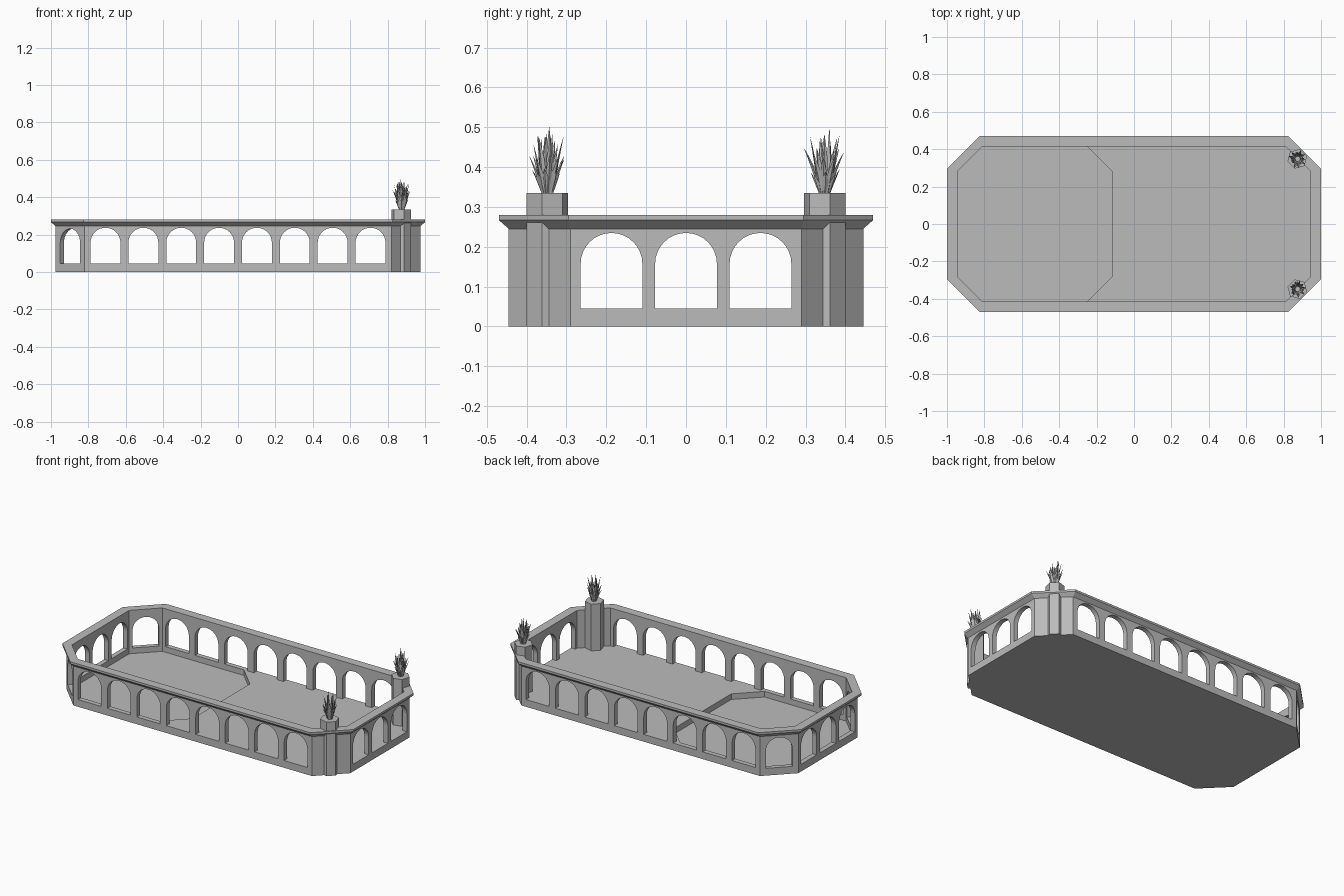
import bpy, bmesh, math, random
from mathutils import Vector, Matrix

random.seed(4)
if "Cube" in bpy.data.objects:
    bpy.data.objects.remove(bpy.data.objects["Cube"])

stone = bpy.data.materials.new("grey_stone")
stone.use_nodes = True
GREY = (0.5, 0.5, 0.5, 1)
stone.diffuse_color = GREY
stone.node_tree.nodes["Principled BSDF"].inputs["Base Color"].default_value = GREY


def make_object(name, bm, fix_normals=True):
    if fix_normals:
        bmesh.ops.recalc_face_normals(bm, faces=bm.faces)
    mesh = bpy.data.meshes.new(name)
    bm.to_mesh(mesh)
    bm.free()
    mesh.materials.append(stone)
    obj = bpy.data.objects.new(name, mesh)
    bpy.context.collection.objects.link(obj)
    return obj


def loft(bm, rings):
    """Bridge closed rings of points and cap both ends."""
    loops = [[bm.verts.new(p) for p in ring] for ring in rings]
    for a, b in zip(loops, loops[1:]):
        for i in range(len(a)):
            j = (i + 1) % len(a)
            bm.faces.new((a[i], a[j], b[j], b[i]))
    bm.faces.new(loops[0][::-1])
    bm.faces.new(loops[-1])


def octagon(x, y, cx, cy, z):
    """Rectangle with cut corners: half sizes x, y; corners cut at cx, cy."""
    quarter = [(x, cy), (cx, y)]
    pts = quarter + [(-a, b) for a, b in quarter[::-1]]
    pts += [(-a, -b) for a, b in quarter] + [(a, -b) for a, b in quarter[::-1]]
    return [Vector((a, b, z)) for a, b in pts]


# Basin body: outer wall, flared rail, inner wall and sunken floor
OUTER = (0.975, 0.445, 0.82, 0.29)
RAIL = (1.0, 0.47, 0.825, 0.295)
INNER = (0.945, 0.415, 0.81, 0.28)
SILL, SPRING, SUNK = 0.045, 0.157, 0.01
bm = bmesh.new()
loft(bm, [octagon(*OUTER, 0), octagon(*OUTER, 0.245), octagon(*RAIL, 0.267),
          octagon(*RAIL, 0.28), octagon(*INNER, 0.28), octagon(*INNER, SUNK)])
body = make_object("arcade_wall", bm)


# Arched openings
def arch(bm, x, y, angle, width):
    r = width / 2
    outline = [(-r, SILL), (r, SILL)]
    outline += [(r * math.cos(t), SPRING + r * math.sin(t))
                for t in (math.pi * k / 16 for k in range(17))]
    place = Matrix.Translation((x, y, 0)) @ Matrix.Rotation(angle, 4, "Z")
    loft(bm, [[place @ Vector((u, d, z)) for u, z in outline] for d in (-0.05, 0.05)])


bm = bmesh.new()
for side in (-1, 1):
    for k in range(8):
        arch(bm, (k - 3.5) * 0.2024, side * 0.43, 0, 0.16)
    for k in (-1, 0, 1):
        arch(bm, side * 0.96, k * 0.187, math.pi / 2, 0.155)
    arch(bm, -0.888, side * 0.358, side * math.pi / 4, 0.15)
cutter = make_object("arch_cutter", bm)
cutter.hide_render = True
cut = body.modifiers.new("arches", "BOOLEAN")
cut.operation, cut.object, cut.solver = "DIFFERENCE", cutter, "EXACT"
bpy.context.view_layer.objects.active = body
bpy.ops.object.modifier_apply(modifier=cut.name)
bpy.data.objects.remove(cutter)

# Raised deck, leaving the other half sunken
bm = bmesh.new()
half = [(-0.115, 0.28), (-0.25, 0.415), (0.81, 0.415), (0.945, 0.28)]
plan = half + [(x, -y) for x, y in half[::-1]]
loft(bm, [[(x, y, z) for x, y in plan] for z in (SUNK, SILL)])
make_object("deck", bm)


# Spiky plant: rings of folded, outward-curving leaves
def leaf(bm, heading, lean, length, width):
    turn = Matrix.Rotation(heading, 4, "Z")
    rows = []
    for t, w in ((0, 0.5), (0.3, 0.95), (0.6, 0.8), (0.85, 0.35)):
        out = 0.012 + lean * length * t ** 1.5
        z = length * t
        rows.append([bm.verts.new(turn @ Vector(p)) for p in (
            (out, -w * width, z), (out + w * width * 0.6, 0, z), (out, w * width, z))])
    tip = bm.verts.new(turn @ Vector((0.012 + lean * length, 0, length)))
    for a, b in zip(rows, rows[1:]):
        for i in (0, 1):
            bm.faces.new((a[i], a[i + 1], b[i + 1], b[i]))
    for i in (0, 1):
        bm.faces.new((rows[-1][i], rows[-1][i + 1], tip))


def plant():
    bm = bmesh.new()
    for count, lean, length in ((5, 0.02, 0.16), (8, 0.2, 0.135),
                                (9, 0.36, 0.105), (8, 0.42, 0.06)):
        for k in range(count):
            heading = (k + random.uniform(-0.3, 0.3)) * math.tau / count
            leaf(bm, heading, lean * random.uniform(0.8, 1.1),
                 length * random.uniform(0.82, 1.1), 0.0095)
    return bm


# Hexagonal corner piers, each topped by a plant
for side, name in ((-1, "front"), (1, "back")):
    bm = bmesh.new()
    centre = Vector((0.873, side * 0.348, 0))
    angles = [side * math.pi / 4 + math.radians(30 + 60 * k) for k in range(6)]
    loft(bm, [[centre + Vector((0.054 * math.cos(a), 0.054 * math.sin(a), z))
               for a in angles] for z in (0, 0.335)])
    make_object(name + "_pier", bm)
    leaves = make_object(name + "_plant", plant(), False)
    leaves.location = centre + Vector((0.002, 0, 0.335))
